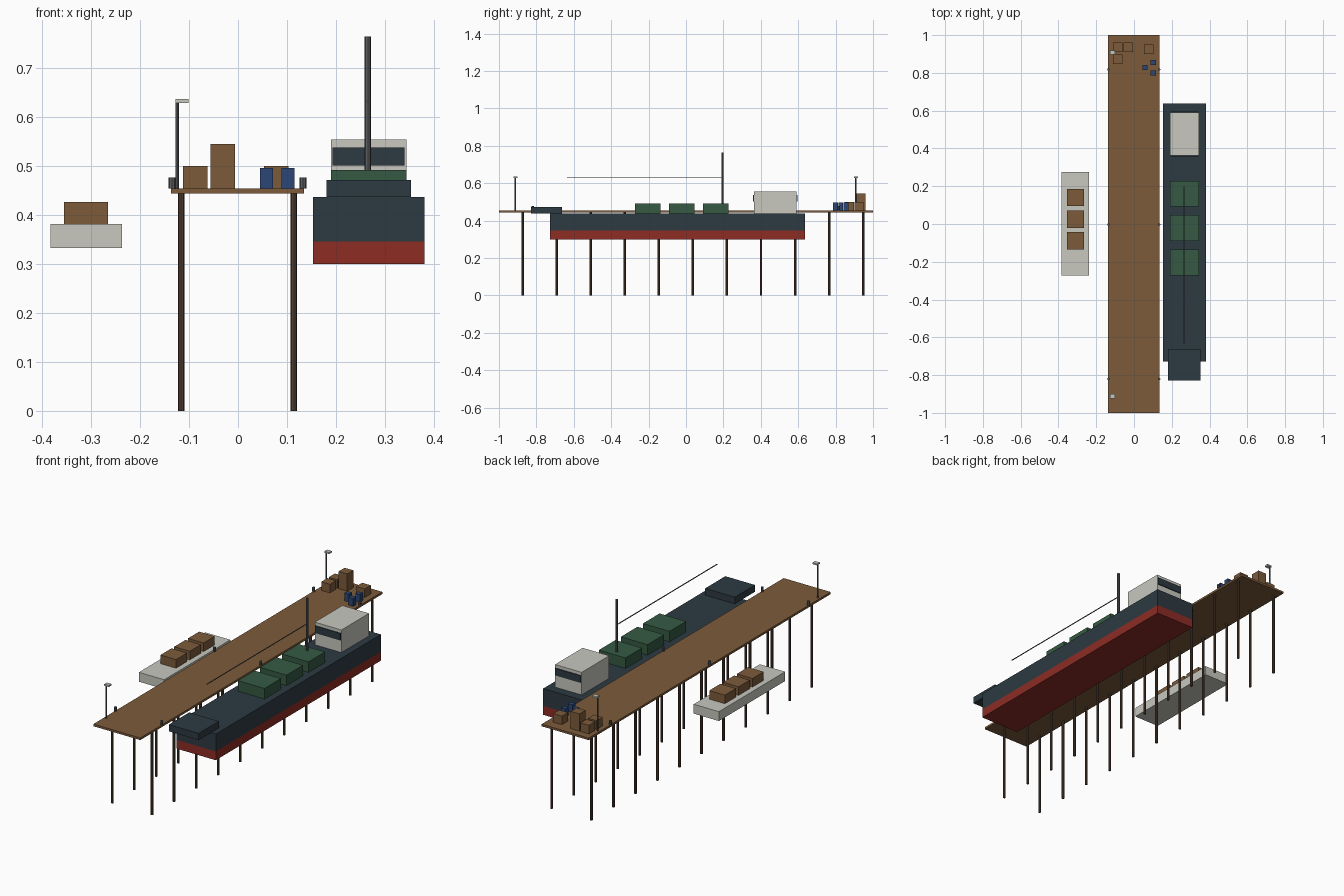
import bpy
from math import pi

cube = bpy.data.objects.get("Cube")
if cube:
    bpy.data.objects.remove(cube, do_unlink=True)


def material(name, srgb):
    """Flat colour given as 0-255 display values, stored as linear."""
    rgb = [((c / 255 + 0.055) / 1.055) ** 2.4 for c in srgb]
    mat = bpy.data.materials.new(name)
    mat.use_nodes = True
    mat.diffuse_color = (*rgb, 1)
    mat.node_tree.nodes["Principled BSDF"].inputs["Base Color"].default_value = (*rgb, 1)
    return mat


timber = material("timber brown", (124, 91, 59))
pile_wood = material("dark pile wood", (84, 65, 53))
navy = material("dark hull blue", (45, 58, 66))
red = material("hull red", (140, 44, 36))
green = material("container green", (53, 90, 66))
white = material("pale grey", (200, 200, 192))
steel = material("steel grey", (92, 95, 99))
blue = material("drum blue", (44, 70, 118))


def box(name, x, y, z, mat):
    """Box from (min, max) ranges on each axis."""
    ranges = (x, y, z)
    bpy.ops.mesh.primitive_cube_add(size=1, location=[(a + b) / 2 for a, b in ranges])
    ob = bpy.context.object
    ob.name = name
    ob.scale = [b - a for a, b in ranges]
    ob.data.materials.append(mat)
    return ob


def around(centre, size):
    return (centre - size / 2, centre + size / 2)


def post(name, x, y, z, radius, mat, sides=8):
    """Upright faceted post from z[0] to z[1]."""
    bpy.ops.mesh.primitive_cylinder_add(vertices=sides, radius=radius, depth=z[1] - z[0],
                                        location=(x, y, (z[0] + z[1]) / 2))
    ob = bpy.context.object
    ob.name = name
    ob.data.materials.append(mat)
    return ob


DECK = 0.455      # top of the pier
SHIP_DECK = 0.437
SHIP_X = 0.267

# Pier deck and its piles
box("pier_deck", around(-0.001, 0.272), (-1, 1), (0.444, DECK), timber)
for i in range(11):
    for x in (-0.116, 0.114):
        post("pier_pile", x, -0.873 + 0.182 * i, (0, 0.444), 0.0065, pile_wood)

# Mooring bollards along both edges
for y in (-0.82, -0.002, 0.817):
    for x in (-0.135, 0.133):
        post("bollard", x, y, (DECK, 0.477), 0.007, steel)

# Lamp posts at both ends
for y in (-0.912, 0.908):
    post("lamp_post", -0.124, y, (DECK, 0.629), 0.0038, steel)
    box("lamp_head", (-0.128, -0.101), around(y, 0.022), (0.629, 0.637), white)

# Crates and drums on the pier
for x, y, height in ((-0.087, 0.936, 0.045), (-0.031, 0.936, 0.09),
                     (-0.087, 0.873, 0.045), (0.078, 0.925, 0.045)):
    box("pier_crate", around(x, 0.05), around(y, 0.05), (DECK, DECK + height), timber)
for x, y in ((0.058, 0.828), (0.102, 0.855), (0.102, 0.799)):
    box("pier_drum", around(x, 0.027), around(y, 0.025), (DECK, 0.496), blue)

# Ship hull and raised bow
hull_x, hull_y = around(SHIP_X, 0.227), (-0.727, 0.637)
box("hull_bottom", hull_x, hull_y, (0.30, 0.346), red)
box("hull_side", hull_x, hull_y, (0.346, SHIP_DECK), navy)
box("bow", around(SHIP_X, 0.172), (-0.829, -0.662), (SHIP_DECK, 0.472), navy)

# Ship containers
for y in (-0.204, -0.022, 0.16):
    box("container", around(SHIP_X, 0.154), around(y, 0.137), (SHIP_DECK, 0.492), green)

# Wheelhouse with window bands front and back
box("wheelhouse", around(SHIP_X, 0.154), (0.363, 0.591), (SHIP_DECK, 0.555), white)
for y in (0.361, 0.593):
    box("window_band", around(SHIP_X, 0.147), around(y, 0.006), (0.501, 0.538), navy)

# Mast and boom
post("mast", SHIP_X - 0.002, 0.195, (SHIP_DECK, 0.765), 0.0065, steel)
boom = post("boom", SHIP_X - 0.002, -0.2175, (0, 0.835), 0.0026, steel)
boom.rotation_euler.x = pi / 2
boom.location.z = 0.632

# Barge with crates
box("barge", (-0.383, -0.237), (-0.272, 0.275), (0.333, 0.382), white)
for y in (-0.088, 0.026, 0.14):
    box("barge_crate", around(-0.31, 0.09), around(y, 0.092), (0.382, 0.427), timber)
